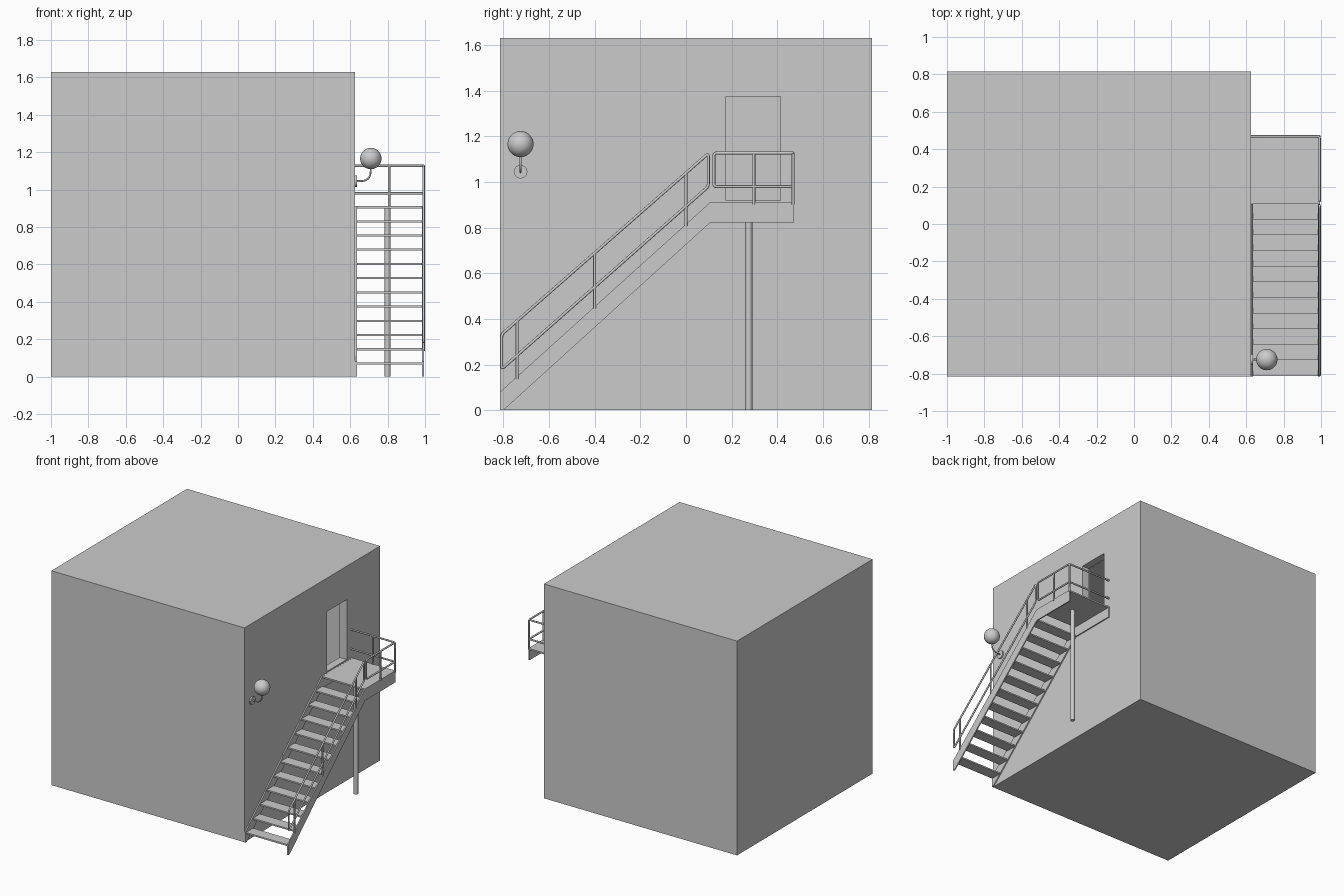
import bpy, bmesh, math
from mathutils import Vector

if "Cube" in bpy.data.objects:
    bpy.data.objects.remove(bpy.data.objects["Cube"])

grey = bpy.data.materials.new("plain grey")
grey.diffuse_color = (0.6, 0.6, 0.6, 1)
grey.use_nodes = True
grey.node_tree.nodes["Principled BSDF"].inputs["Base Color"].default_value = grey.diffuse_color


def finish(name, bm):
    bmesh.ops.recalc_face_normals(bm, faces=bm.faces)
    me = bpy.data.meshes.new(name)
    bm.to_mesh(me)
    bm.free()
    ob = bpy.data.objects.new(name, me)
    bpy.context.collection.objects.link(ob)
    me.materials.append(grey)
    return ob


def box(name, lo, hi):
    bm = bmesh.new()
    bmesh.ops.create_cube(bm, size=1)
    for v in bm.verts:
        v.co = [a if c < 0 else b for a, b, c in zip(lo, hi, v.co)]
    return finish(name, bm)


def smooth(ob):
    bpy.ops.object.select_all(action='DESELECT')
    ob.select_set(True)
    bpy.context.view_layer.objects.active = ob
    bpy.ops.object.shade_smooth_by_angle(angle=math.radians(50))


def rounded(pts, r, closed=False):
    """Replace path corners with short arcs."""
    pts = [Vector(p) for p in pts]
    n, out = len(pts), []
    for i, p in enumerate(pts):
        if not closed and i in (0, n - 1):
            out.append(p)
            continue
        a = p + (pts[i - 1] - p).normalized() * r
        b = p + (pts[(i + 1) % n] - p).normalized() * r
        for t in (0, 0.25, 0.5, 0.75, 1):
            out.append(a * (1 - t) ** 2 + p * 2 * t * (1 - t) + b * t * t)
    return out


def tube(name, pts, r, closed=False, res=2):
    cu = bpy.data.curves.new(name, 'CURVE')
    cu.dimensions = '3D'
    cu.bevel_depth, cu.bevel_resolution, cu.use_fill_caps = r, res, True
    sp = cu.splines.new('POLY')
    sp.points.add(len(pts) - 1)
    for q, p in zip(sp.points, pts):
        q.co = (*p, 1)
    sp.use_cyclic_u = closed
    cu.materials.append(grey)
    ob = bpy.data.objects.new(name, cu)
    bpy.context.collection.objects.link(ob)
    bpy.ops.object.select_all(action='DESELECT')
    ob.select_set(True)
    bpy.context.view_layer.objects.active = ob
    bpy.ops.object.convert(target='MESH')
    ob = bpy.context.view_layer.objects.active
    smooth(ob)
    return ob


WALL, OUT = 0.625, 0.995
LAND_Y, LAND_Z, END_Y = 0.107, 0.912, 0.473

# hollow building with a door opening
building = box("building", (-1, -0.815, 0), (WALL, 0.815, 1.63))
cavity = box("room_cutter", (-0.94, -0.755, 0.06), (WALL - 0.06, 0.755, 1.57))
door = box("door_cutter", (WALL - 0.1, 0.175, 0.92), (WALL + 0.1, 0.415, 1.375))
for cutter in (cavity, door):
    cutter.hide_render = True
    mod = building.modifiers.new("cut", 'BOOLEAN')
    mod.operation, mod.solver, mod.object = 'DIFFERENCE', 'EXACT', cutter
    bpy.context.view_layer.objects.active = building
    bpy.ops.object.modifier_apply(modifier=mod.name)
    bpy.data.objects.remove(cutter)

# bent side stringers
profile = [(-0.815, 0), (-0.8, 0), (LAND_Y, 0.823), (END_Y, 0.823),
           (END_Y, LAND_Z), (LAND_Y, LAND_Z), (-0.815, 0.08)]
for name, x in (("wall_stringer", WALL + 0.001), ("outer_stringer", OUT - 0.01)):
    bm = bmesh.new()
    f = bm.faces.new([bm.verts.new((x, y, z)) for y, z in profile])
    ext = bmesh.ops.extrude_face_region(bm, geom=[f])
    bmesh.ops.translate(bm, vec=(0.009, 0, 0),
                        verts=[g for g in ext['geom'] if isinstance(g, bmesh.types.BMVert)])
    finish(name, bm)

# treads, landing plate and its support post
for i in range(1, 12):
    y, z = LAND_Y - 0.0835 * (12 - i), 0.076 * i
    box(f"tread_{i}", (WALL + 0.005, y, z - 0.011), (OUT - 0.005, y + 0.0855, z))
box("landing_plate", (WALL + 0.002, LAND_Y - 0.001, LAND_Z - 0.012),
    (OUT - 0.002, END_Y, LAND_Z - 0.0005))
tube("support_post", [(0.8, 0.275, 0), (0.8, 0.275, LAND_Z - 0.008)], 0.016, res=4)

# stair railing: sloped loop with posts
RX, R = 0.9925, 0.0065
tube("stair_rail", rounded([(RX, -0.808, 0.18), (RX, -0.808, 0.332),
                            (RX, 0.098, 1.125), (RX, 0.098, 0.98)], 0.015, True), R, True)
for i, y in enumerate((-0.74, -0.4, 0.0)):
    z0 = 0.08 + 0.904 * (y + 0.815) - 0.01
    z1 = 0.332 + 0.875 * (y + 0.808)
    tube(f"stair_rail_post_{i}", [(RX, y, z0), (RX, y, z1)], R)

# landing railing: outer side and back, wrapping to the wall
BY = END_Y - 0.004
tube("landing_rail", rounded([(WALL, BY, 1.127), (RX, BY, 1.127), (RX, 0.122, 1.127),
                              (RX, 0.122, 0.98), (RX, BY, 0.98), (WALL, BY, 0.98)], 0.012), R)
for i, (x, y) in enumerate(((RX, 0.297), (RX, BY), (0.808, BY))):
    tube(f"landing_rail_post_{i}", [(x, y, LAND_Z - 0.01), (x, y, 1.125)], R)

# wall lamp: disc, curved arm, globe
LY = -0.725
tube("lamp_base", [(WALL - 0.002, LY, 1.045), (WALL + 0.01, LY, 1.045)], 0.03, res=6)
tube("lamp_arm", rounded([(WALL, LY, 1.045), (0.71, LY, 1.045), (0.71, LY, 1.12)], 0.055), 0.005)
bm = bmesh.new()
bmesh.ops.create_uvsphere(bm, u_segments=32, v_segments=20, radius=0.057)
bmesh.ops.translate(bm, vec=(0.71, LY, 1.166), verts=bm.verts)
smooth(finish("lamp_globe", bm))
